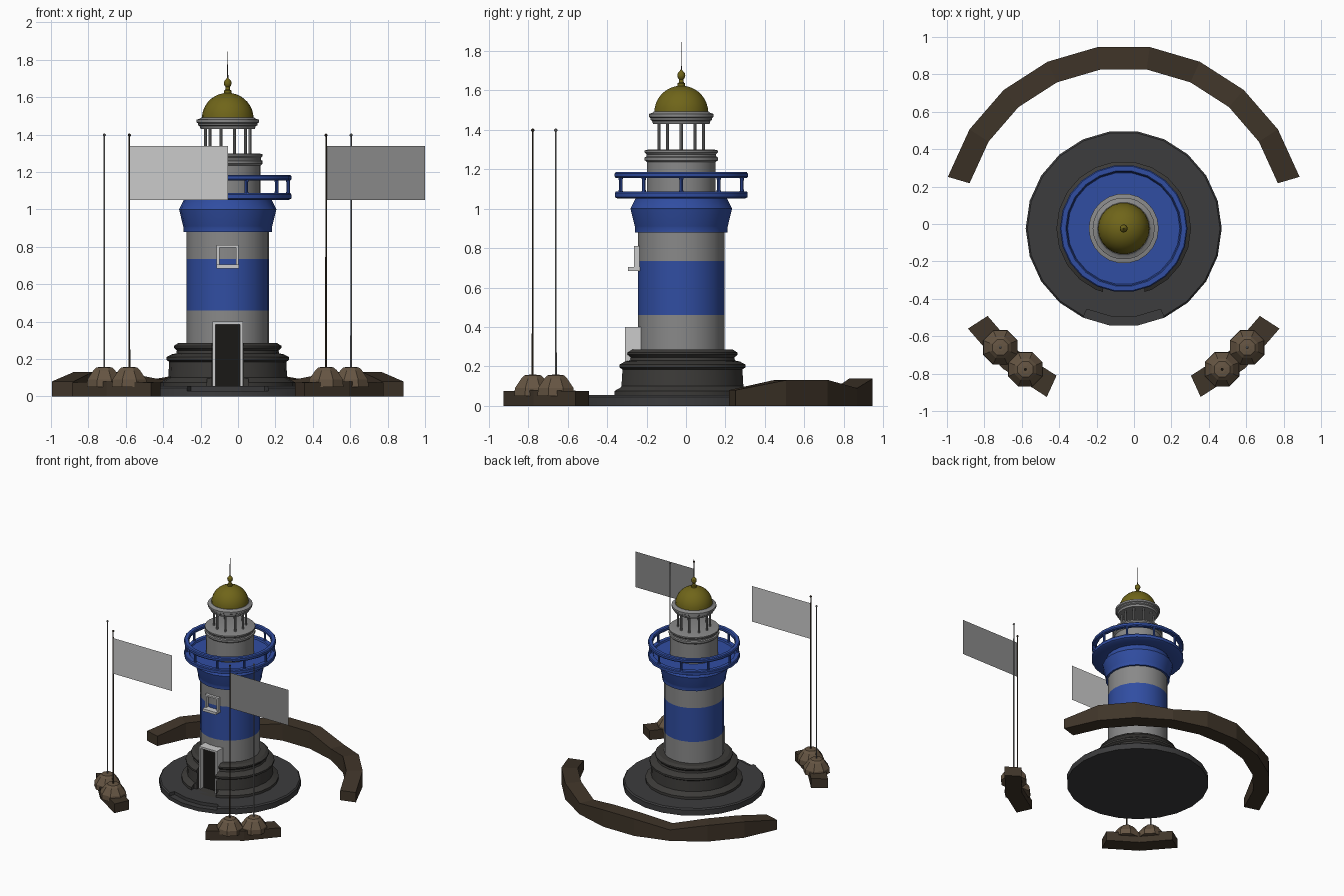
import bpy, bmesh
from math import sin, cos, pi, radians
from mathutils import Matrix, Vector

if "Cube" in bpy.data.objects:
    bpy.data.objects.remove(bpy.data.objects["Cube"])

CX, CY, N = -0.055, -0.024, 22
STEP = 2 * pi / N


def mat(name, c):
    m = bpy.data.materials.new(name)
    m.diffuse_color = (*c, 1)
    m.use_nodes = True
    m.node_tree.nodes["Principled BSDF"].inputs["Base Color"].default_value = m.diffuse_color
    return m


BLUE = mat("blue_paint", (0.03, 0.075, 0.36))
GOLD = mat("olive_dome", (0.16, 0.13, 0.01))
DARK = mat("dark_stone", (0.045, 0.043, 0.04))
SLATE = mat("slate", (0.045, 0.045, 0.047))
BROWN = mat("brown_earth", (0.05, 0.035, 0.022))
ROCK = mat("rock", (0.13, 0.09, 0.055))
BLACK = mat("black", (0.01, 0.009, 0.008))
WHITE = mat("white", (0.8, 0.8, 0.8))
GREY = mat("grey_paint", (0.25, 0.25, 0.25))


def finish(name, bm, m=None, smooth=True, fix=True):
    if fix:
        bmesh.ops.recalc_face_normals(bm, faces=bm.faces)
    me = bpy.data.meshes.new(name)
    bm.to_mesh(me)
    bm.free()
    if smooth:
        me.shade_smooth()
        me.set_sharp_from_angle(angle=radians(30))
    if m:
        me.materials.append(m)
    ob = bpy.data.objects.new(name, me)
    bpy.context.collection.objects.link(ob)
    return ob


def revolve(name, prof, m=None, c=(CX, CY), n=N, ring=False, smooth=True, start=0.0):
    """Lathe (r, z) points; open ends get capped, ring profiles are closed."""
    bm = bmesh.new()
    rows = [[bm.verts.new((c[0] + r * cos(start + 2 * pi * k / n),
                           c[1] + r * sin(start + 2 * pi * k / n), z)) for k in range(n)]
            for r, z in prof]
    for a, b in zip(rows, rows[1:] + (rows[:1] if ring else [])):
        for k in range(n):
            j = (k + 1) % n
            bm.faces.new((a[k], a[j], b[j], b[k]))
    if not ring:
        bm.faces.new(rows[0])
        bm.faces.new(rows[-1])
    return finish(name, bm, m, smooth)


def box(name, x0, x1, y0, y1, z0, z1, m=None):
    bm = bmesh.new()
    bmesh.ops.create_cube(bm, size=1, matrix=Matrix.Translation(
        ((x0 + x1) / 2, (y0 + y1) / 2, (z0 + z1) / 2))
        @ Matrix.Diagonal((x1 - x0, y1 - y0, z1 - z0, 1)))
    return finish(name, bm, m, False)


def arc_wall(name, r0, r1, angles, heights, z0=0.0, m=None):
    """Faceted curved wall with its own height at each station."""
    bm = bmesh.new()
    rows = [[bm.verts.new((CX + r * cos(a), CY + r * sin(a), z))
             for r, z in ((r0, z0), (r1, z0), (r1, h), (r0, h))]
            for a, h in zip(angles, heights)]
    for a, b in zip(rows, rows[1:]):
        for k in range(4):
            j = (k + 1) % 4
            bm.faces.new((a[k], a[j], b[j], b[k]))
    bm.faces.new(rows[0])
    bm.faces.new(rows[-1])
    return finish(name, bm, m, False)


def cut(ob, cutter):
    mod = ob.modifiers.new("cut", 'BOOLEAN')
    mod.operation, mod.object = 'DIFFERENCE', cutter
    cutter.hide_render = True
    cutter.hide_viewport = True


# ground disc with a shallow front step
disc = revolve("ground_disc", [(0.524, 0), (0.524, 0.045), (0.515, 0.055)], SLATE)
cut(disc, arc_wall("step_cutter", 0.475, 0.56,
                   [-pi / 2 + STEP * k for k in (-1.5, -0.5, 0.5, 1.5)], [0.1] * 4, 0.03))

# moulded plinth, opened at the front for the doorway
plinth = revolve("plinth", [
    (0.36, 0.05), (0.36, 0.075), (0.335, 0.09), (0.318, 0.10), (0.313, 0.185), (0.328, 0.195),
    (0.328, 0.21), (0.30, 0.225), (0.275, 0.23), (0.272, 0.245), (0.288, 0.26), (0.288, 0.27),
    (0.265, 0.285), (0.20, 0.285)], DARK)
cut(plinth, box("doorway_cutter", CX - 0.085, CX + 0.085, CY - 0.5, CY - 0.24, 0.055, 0.4))
cut(plinth, box("flare_cutter", CX - 0.11, CX + 0.11, CY - 0.5, CY - 0.305, 0.055, 0.1))

# tower bands
revolve("tower_lower_band", [(0.221, 0.27), (0.221, 0.46)], GREY)
revolve("tower_blue_band", [(0.221, 0.46), (0.221, 0.735)], BLUE)
revolve("tower_upper_band", [(0.221, 0.735), (0.221, 0.885)], GREY)
revolve("tower_flare", [(0.236, 0.88), (0.236, 0.905), (0.238, 0.91), (0.26, 1.0),
                        (0.235, 1.05), (0.235, 1.06)], BLUE)

# gallery floor, rail and posts
revolve("gallery_floor", [(0.23, 1.05), (0.325, 1.05), (0.34, 1.058), (0.34, 1.08),
                          (0.335, 1.087), (0.305, 1.087), (0.30, 1.075), (0.17, 1.075)], BLUE)
revolve("gallery_rail", [(0.31, 1.155), (0.335, 1.155), (0.341, 1.162), (0.341, 1.178),
                         (0.335, 1.185), (0.31, 1.185), (0.304, 1.178), (0.304, 1.162)],
        BLUE, ring=True)
for k in range(10):
    a = k * pi / 5
    revolve(f"gallery_post_{k}", [(0.012, 1.08), (0.009, 1.10), (0.009, 1.14), (0.012, 1.16)],
            BLUE, (CX + 0.323 * cos(a), CY + 0.323 * sin(a)), 8)
    revolve(f"lantern_column_{k}", [(0.008, 1.29), (0.008, 1.44)],
            GREY, (CX + 0.118 * cos(a), CY + 0.118 * sin(a)), 8)

# lantern drum and cornice
revolve("lantern_drum", [(0.176, 1.07), (0.176, 1.235), (0.187, 1.245), (0.187, 1.26),
                         (0.178, 1.265), (0.178, 1.275), (0.187, 1.285), (0.187, 1.295),
                         (0.165, 1.30)], GREY)
revolve("lantern_cornice", [(0.13, 1.43), (0.145, 1.43), (0.15, 1.445), (0.158, 1.45),
                            (0.158, 1.46), (0.166, 1.465), (0.166, 1.48), (0.145, 1.487),
                            (0.14, 1.492)], GREY)

# dome, finial and spire
revolve("dome", [(0.138 * cos(t), 1.487 + 0.136 * sin(t))
                 for t in [pi / 2 * k / 9 for k in range(9)]] + [(0.012, 1.622)], GOLD)
revolve("finial", [(0.019, 1.61), (0.019, 1.635), (0.013, 1.64), (0.011, 1.655), (0.018, 1.663),
                   (0.021, 1.675), (0.018, 1.687), (0.008, 1.697), (0.003, 1.705)], GOLD, n=14)
revolve("spire", [(0.003, 1.70), (0.002, 1.845)], DARK, n=6)

# door
for s in (-1, 1):
    x = CX + s * 0.073
    box("door_jamb", x - 0.008, x + 0.008, -0.31, -0.20, 0.05, 0.40, WHITE)
box("door_lintel", CX - 0.065, CX + 0.065, -0.31, -0.20, 0.385, 0.40, WHITE)
box("door_panel", CX - 0.065, CX + 0.065, -0.275, -0.22, 0.05, 0.385, BLACK)

# window
for s in (-1, 1):
    x = CX + s * 0.052
    box("window_jamb", x - 0.007, x + 0.007, -0.263, -0.225, 0.70, 0.81, WHITE)
box("window_head", CX - 0.045, CX + 0.045, -0.263, -0.225, 0.797, 0.81, WHITE)
box("window_sill", CX - 0.06, CX + 0.06, -0.293, -0.225, 0.685, 0.705, WHITE)

# curved earth bank behind
h = [0.08, 0.13, 0.132, 0.09, 0.138]
arc_wall("rear_bank", 0.859, 0.98, [STEP * k for k in range(1, 11)], h + h[::-1], m=BROWN)

# front banks with mounds, poles and flags, mirrored about the tower axis
for s, side in ((1, "right"), (-1, "left")):
    ang = [radians(-90) + s * STEP * k for k in (1.5, 2.5, 3.5)]
    arc_wall(f"front_bank_{side}", 0.865, 0.99, ang, [0.075, 0.08, 0.075], m=BROWN)
    for i, (dx, y) in enumerate(((0.526, -0.777), (0.66, -0.66))):
        c = (CX + s * dx, y)
        revolve(f"mound_{side}_{i}", [(0.10, 0.05), (0.098, 0.09), (0.062, 0.14), (0.045, 0.155),
                                      (0.02, 0.158)], ROCK, c, 8, smooth=False, start=pi / 8)
        revolve(f"pole_{side}_{i}", [(0.005, 0.14), (0.004, 1.39), (0.008, 1.394), (0.008, 1.40),
                                     (0.003, 1.405)], BROWN if i == 0 else GREY, c, 8)
    x = CX + s * 0.526
    bm = bmesh.new()
    q = [bm.verts.new(p) for p in ((x, -0.777, 1.05), (x + 0.528, -0.777, 1.05),
                                   (x + 0.528, -0.777, 1.34), (x, -0.777, 1.34))]
    bm.faces.new(q)
    finish(f"flag_{side}", bm, WHITE if s < 0 else GREY, False, False)
